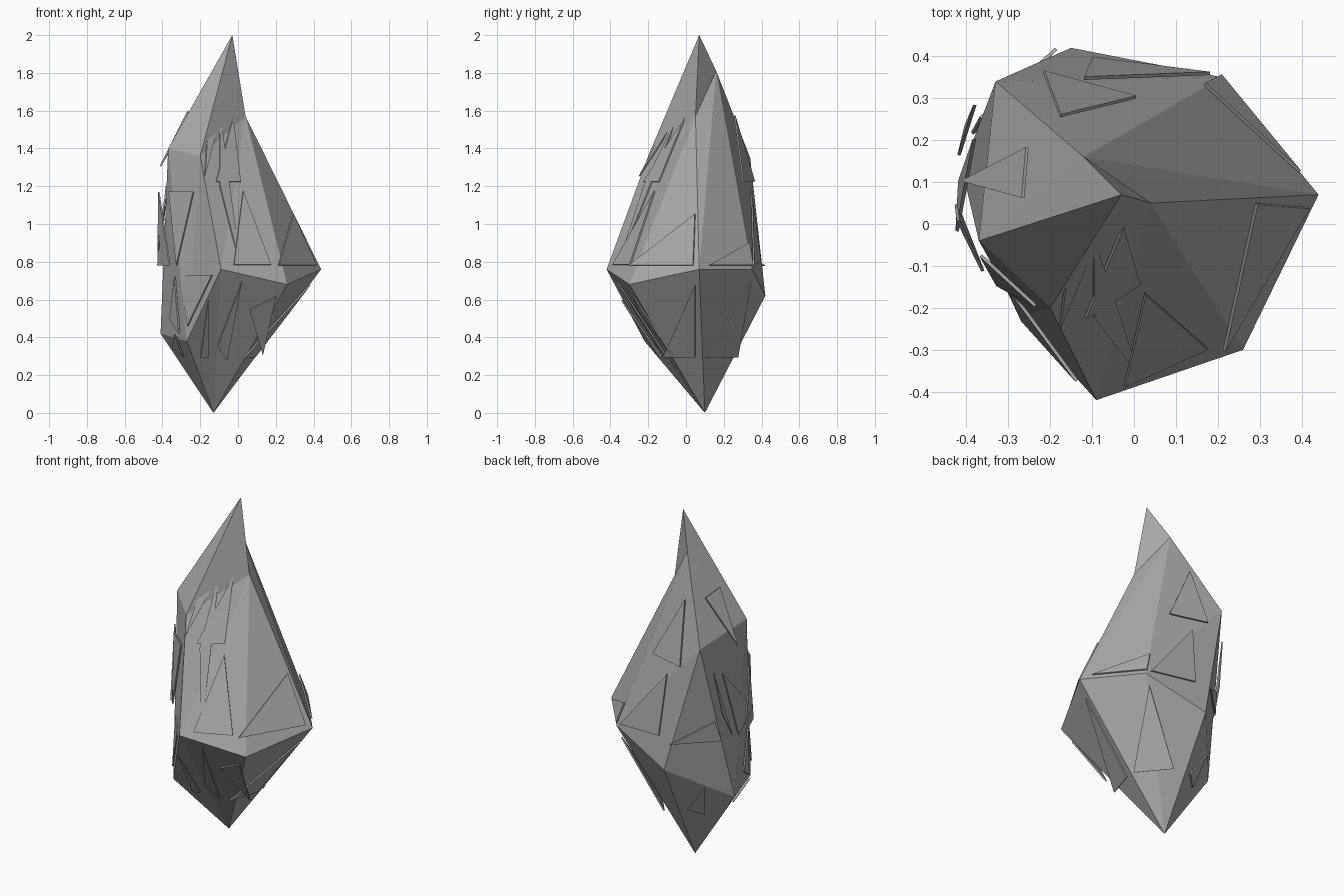
import bpy, bmesh
from mathutils import Vector

cube = bpy.data.objects.get("Cube")
if cube:
    bpy.data.objects.remove(cube, do_unlink=True)

stone = bpy.data.materials.new("grey stone")
stone.use_nodes = True
GREY = (0.4, 0.4, 0.4, 1)
stone.diffuse_color = GREY
stone.node_tree.nodes["Principled BSDF"].inputs["Base Color"].default_value = GREY

# Crystal corners: T tip, Z foot, the others around the sides
corners = {
    "T": (-.03, .07, 2), "P": (-.12, .16, 1.81), "Q": (.04, .05, 1.57),
    "A": (.44, .07, .76), "B": (.26, -.3, .68), "C": (-.09, -.42, .76),
    "E": (.21, .35, .76), "F": (-.15, .42, .62), "H": (-.33, .34, 1.35),
    "I": (-.37, -.04, 1.4), "J": (-.41, .13, .42), "K": (-.27, -.22, .38),
    "L": (-.2, -.2, 1.36), "Z": (-.13, .1, 0),
}
corners = {k: Vector(v) for k, v in corners.items()}
facets = ("TPQ TQL TLI TIP PIH LQC QCB QBA QAP PAE PEH EFH FJH HJI IJK IKL LKC "
          "ZAB ZBC ZCK ZKJ ZJF ZFE ZEA").split()
centre = Vector((-.02, .05, .85))


def finish(bm, name):
    bmesh.ops.recalc_face_normals(bm, faces=bm.faces)
    mesh = bpy.data.meshes.new(name)
    bm.to_mesh(mesh)
    bm.free()
    mesh.materials.append(stone)
    ob = bpy.data.objects.new(name, mesh)
    bpy.context.collection.objects.link(ob)
    return ob


# Main crystal
bm = bmesh.new()
verts = {k: bm.verts.new(v) for k, v in corners.items()}
for f in facets:
    bm.faces.new([verts[k] for k in f])
finish(bm, "crystal_body")


def shard(name, facet, axis, points, lift=0.004):
    """Thin triangular flake lying on a facet; points are (x, z) or (y, z)."""
    a, b, c = (corners[k] for k in facet)
    n = (b - a).cross(c - a).normalized()
    if n.dot((a + b + c) / 3 - centre) < 0:
        n = -n
    bm = bmesh.new()
    layers = []
    for h in (lift, lift + 0.008):
        ring = []
        for u, z in points:
            p = Vector((u, 0, z)) if axis == "x" else Vector((0, u, z))
            i = 1 if axis == "x" else 0
            p[i] = n.dot(a - p) / n[i]
            ring.append(bm.verts.new(p + n * h))
        layers.append(ring)
    low, high = layers
    bm.faces.new(low)
    bm.faces.new(high)
    for i in range(3):
        j = (i + 1) % 3
        bm.faces.new((low[i], low[j], high[j], high[i]))
    finish(bm, name)


# Flakes on the front
shard("front_upper_shard", "LQC", "x", [(-.03, 1.56), (.01, 1.22), (-.12, 1.22)])
shard("front_ridge_shard", "LQC", "x", [(-.1, 1.59), (-.1, 1.2), (.01, .76)])
shard("front_top_shard", "LQC", "x", [(-.16, 1.56), (-.09, 1.59), (-.18, 1.25)])
shard("front_side_shard", "LKC", "x", [(-.3, .73), (-.13, .73), (-.26, .46)])
shard("front_low_shard", "ZCK", "x", [(-.16, .6), (-.2, .3), (-.16, .3)])
shard("front_foot_shard", "ZBC", "x", [(.02, .7), (-.06, .28), (-.11, .36)])
shard("front_corner_shard", "ZBC", "x", [(.2, .62), (.13, .31), (.06, .55)])

# Flakes on the left
shard("left_edge_shard", "QBA", "y", [(-.3, .78), (.04, .78), (.05, 1.05)], 0)
shard("left_front_shard", "QCB", "y", [(-.16, 1.17), (-.38, .78), (-.29, .78)])
shard("left_low_shard", "ZAB", "y", [(.05, .68), (-.12, .3), (.05, .3)])
shard("left_back_low_shard", "ZEA", "y", [(.34, .7), (.1, .3), (.27, .3)])
shard("left_back_shard", "PAE", "y", [(.12, .78), (.35, .78), (.33, .9)])

# Flakes on the back
shard("back_upper_shard", "PEH", "x", [(-.18, 1.57), (-.22, 1.22), (0, 1.22)], .015)
shard("back_middle_shard", "EFH", "x", [(.18, .78), (-.12, 1.15), (-.1, .8)])
shard("back_side_shard", "FJH", "x", [(-.18, .78), (-.38, .78), (-.36, .9)])
shard("back_low_shard", "ZJF", "x", [(-.3, .5), (-.25, .3), (-.18, .33)])

# Flakes on the right
shard("right_wide_shard", "HJI", "y", [(.2, 1.17), (-.02, .9), (.1, .78)], .02)
shard("right_back_shard", "HJI", "y", [(.28, 1.2), (.16, .8), (.23, .95)], .03)
shard("right_front_shard", "IJK", "y", [(.02, 1.17), (-.1, .78), (.06, .78)], .03)
shard("right_upper_shard", "PIH", "y", [(.06, 1.59), (.18, 1.57), (.1, 1.3)], .01)
shard("right_ridge_shard", "IKL", "x", [(-.36, 1.17), (-.23, 1.17), (-.32, .78)])
shard("right_low_shard", "IJK", "y", [(-.1, .72), (-.14, .42), (-.02, .5)])
shard("right_foot_shard", "ZKJ", "y", [(-.12, .42), (-.03, .3), (.05, .35)])
